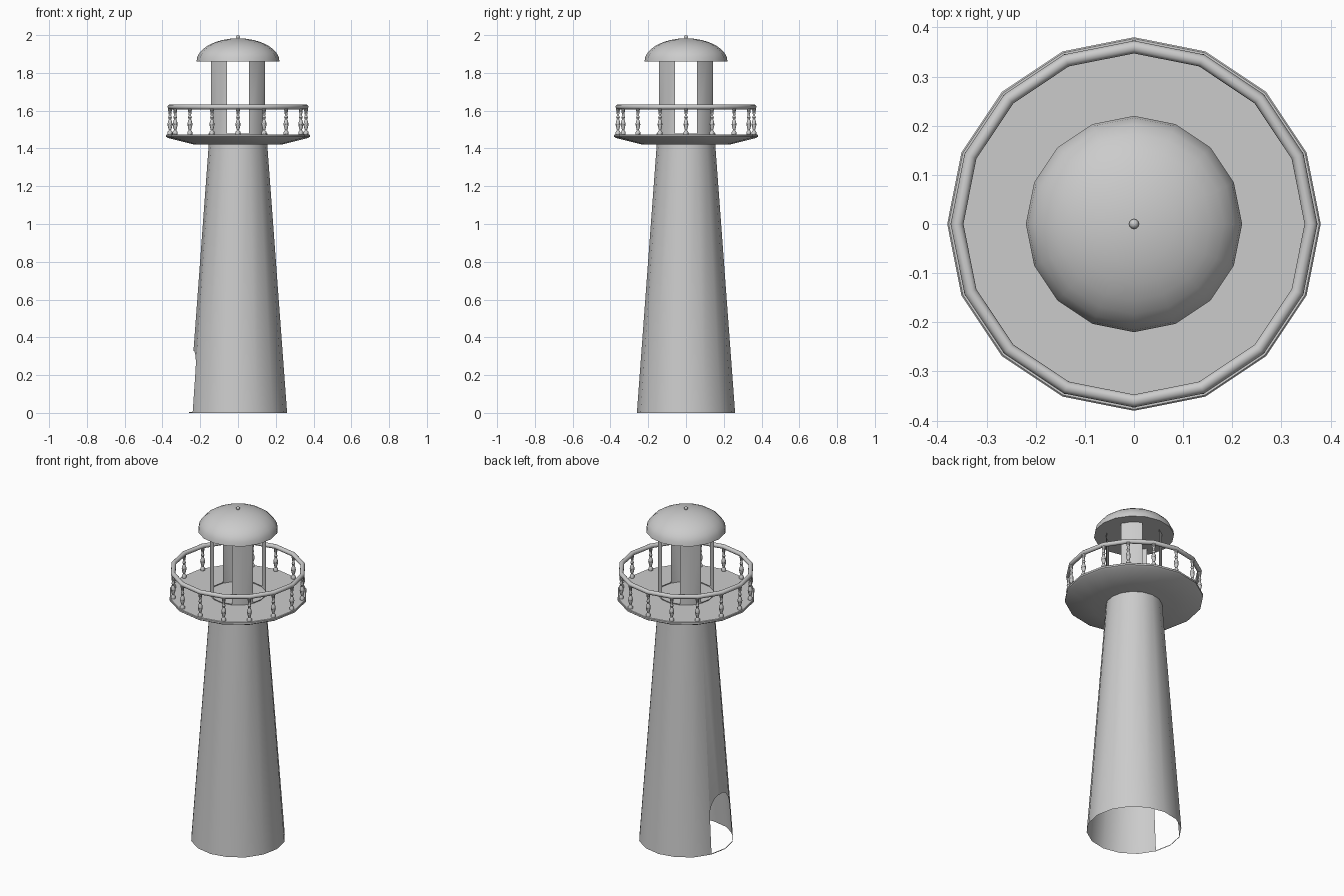
import bpy, bmesh
from math import cos, sin, pi, sqrt, radians

if "Cube" in bpy.data.objects:
    bpy.data.objects.remove(bpy.data.objects["Cube"], do_unlink=True)

SIDES = 16
STEP = 2 * pi / SIDES
DECK_Z = 1.475
RAIL_R = 0.36
RAIL_Z = 1.62

grey = bpy.data.materials.new("stone_grey")
grey.use_nodes = True
grey.diffuse_color = (0.6, 0.6, 0.6, 1)
grey.node_tree.nodes["Principled BSDF"].inputs["Base Color"].default_value = (0.6, 0.6, 0.6, 1)


def finish(name, bm, recalc=True):
    """Turn a bmesh into a smooth shaded object."""
    bmesh.ops.remove_doubles(bm, verts=bm.verts, dist=0.0001)
    if recalc:
        bmesh.ops.recalc_face_normals(bm, faces=bm.faces)
    mesh = bpy.data.meshes.new(name)
    bm.to_mesh(mesh)
    bm.free()
    mesh.materials.append(grey)
    obj = bpy.data.objects.new(name, mesh)
    bpy.context.collection.objects.link(obj)
    bpy.ops.object.select_all(action='DESELECT')
    obj.select_set(True)
    bpy.context.view_layer.objects.active = obj
    bpy.ops.object.shade_smooth_by_angle(angle=radians(35))
    return obj


def polar(r, angle, z):
    return (r * cos(angle), r * sin(angle), z)


def add_face(bm, points):
    bm.faces.new([bm.verts.new(p) for p in points])


def lathe(bm, profile, sides, centre=(0, 0, 0)):
    """Revolve (radius, height) pairs; zero radius closes to a point."""
    cx, cy, cz = centre
    rings = []
    for r, z in profile:
        count = sides if r > 0 else 1
        rings.append([bm.verts.new((cx + r * cos(2 * pi * i / sides),
                                    cy + r * sin(2 * pi * i / sides), cz + z))
                      for i in range(count)])
    for low, high in zip(rings, rings[1:]):
        for i in range(sides):
            j = (i + 1) % sides
            quad = [low[i % len(low)], low[j % len(low)], high[j % len(high)], high[i % len(high)]]
            bm.faces.new(list(dict.fromkeys(quad)))


# Tapered hollow tower, open below, with an arched doorway on the -x side
TOP_R, TOP_Z = 0.155, 1.42
SILL, SPRING, ARCH = 0.005, 0.23, 0.1


def tower_r(z):
    return 0.26 + (TOP_R - 0.26) * z / TOP_Z


def between(a, b, u, z):
    """Point at height z on the flat wall between two angles."""
    p, q = polar(tower_r(z), a, z), polar(tower_r(z), b, z)
    return tuple(s + (t - s) * u for s, t in zip(p, q))


bm = bmesh.new()
for i in range(SIDES):
    a, b = i * STEP, (i + 1) * STEP
    if i in (SIDES // 2 - 1, SIDES // 2):
        left = i == SIDES // 2 - 1
        arch = []
        for k in range(7):
            away = cos(k / 6 * pi / 2)
            u = 1 - away if left else away
            arch.append(between(a, b, u, SPRING + ARCH * sqrt(max(0, 1 - away * away))))
        if not left:
            arch.reverse()
        add_face(bm, arch + [polar(TOP_R, b, TOP_Z), polar(TOP_R, a, TOP_Z)])
        add_face(bm, [between(a, b, 0, 0), between(a, b, 1, 0),
                      between(a, b, 1, SILL), between(a, b, 0, SILL)])
    else:
        low = [between(a, b, u, 0) for u in (0, 1)]
        add_face(bm, low + [polar(TOP_R, b, TOP_Z), polar(TOP_R, a, TOP_Z)])
finish("tower", bm, recalc=False)

# Lantern room: four curved wall panels with open gaps on the axes
bm = bmesh.new()
for i in range(SIDES):
    a, b = i * STEP, (i + 1) * STEP
    top = 1.865 if i % 4 in (1, 2) else DECK_Z + 0.005
    add_face(bm, [polar(TOP_R, a, DECK_Z), polar(TOP_R, b, DECK_Z),
                  polar(TOP_R, b, top), polar(TOP_R, a, top)])
finish("lantern_walls", bm, recalc=False)

# Gallery deck with a sloping underside
bm = bmesh.new()
lathe(bm, [(0, TOP_Z), (0.23, TOP_Z), (0.37, 1.455), (0.38, 1.462),
           (0.38, 1.472), (0.377, DECK_Z), (0, DECK_Z)], SIDES)
finish("gallery_deck", bm)

# Hand rail
bm = bmesh.new()
lathe(bm, [(RAIL_R + 0.013 * cos(k * pi / 6), RAIL_Z + 0.013 * sin(k * pi / 6))
           for k in range(13)], SIDES)
finish("hand_rail", bm)

# Turned balusters under each corner of the rail
turning = [(0, 0), (0.013, 0), (0.013, 0.012), (0.006, 0.022), (0.010, 0.036),
           (0.0135, 0.052), (0.011, 0.066), (0.006, 0.08), (0.010, 0.09),
           (0.006, 0.1), (0.009, 0.12), (0.011, 0.135), (0, 0.14)]
for i in range(SIDES):
    bm = bmesh.new()
    lathe(bm, turning, 10, polar(RAIL_R, i * STEP, DECK_Z))
    finish(f"baluster_{i + 1}", bm)

# Domed roof with a flat underside
bm = bmesh.new()
dome = [(0.22 * cos(k * pi / 16), 1.86 + 0.123 * sin(k * pi / 16)) for k in range(8)]
lathe(bm, [(0, 1.86)] + dome + [(0, 1.983)], SIDES)
finish("roof_dome", bm)

# Small ball finial
bm = bmesh.new()
bmesh.ops.create_uvsphere(bm, u_segments=16, v_segments=10, radius=0.01)
bmesh.ops.translate(bm, verts=bm.verts, vec=(0, 0, 1.99))
finish("finial", bm)
